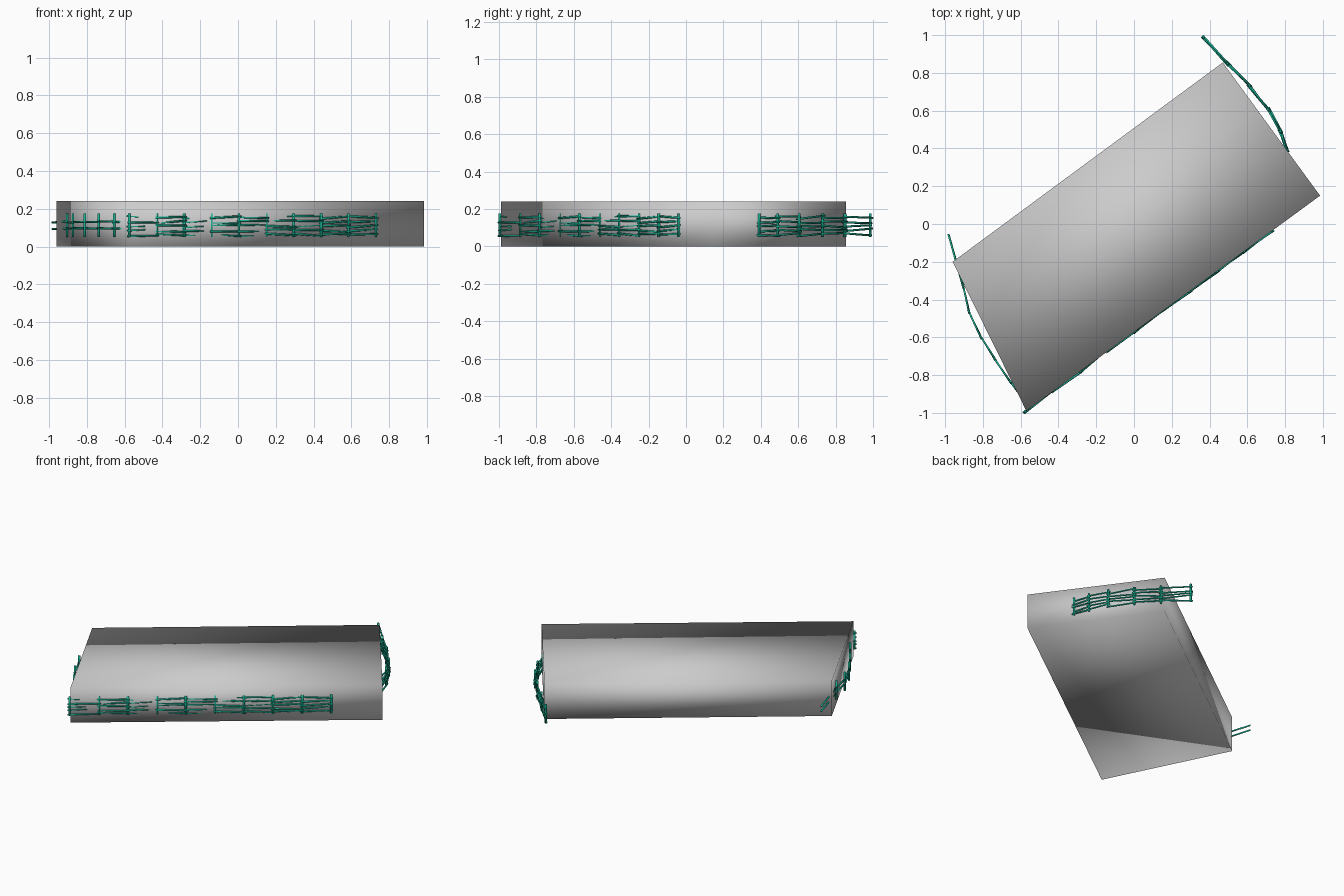
import bpy, bmesh, random
from mathutils import Vector

if "Cube" in bpy.data.objects:
    bpy.data.objects.remove(bpy.data.objects["Cube"])

random.seed(4)

# Green fence material
green = bpy.data.materials.new("fence_green")
green.diffuse_color = (0.01, 0.45, 0.3, 1)
green.use_nodes = True
green.node_tree.nodes["Principled BSDF"].inputs["Base Color"].default_value = green.diffuse_color


def finish(name, bm, mat=None):
    bmesh.ops.recalc_face_normals(bm, faces=bm.faces[:])
    mesh = bpy.data.meshes.new(name)
    bm.to_mesh(mesh)
    bm.free()
    for p in mesh.polygons:
        p.use_smooth = True
    if mat:
        mesh.materials.append(mat)
    obj = bpy.data.objects.new(name, mesh)
    bpy.context.collection.objects.link(obj)
    return obj


def stick(bm, a, b, r):
    """Six-sided pole from a to b."""
    a, b = Vector(a), Vector(b)
    d = b - a
    m = d.to_track_quat('Z', 'Y').to_matrix().to_4x4()
    m.translation = (a + b) / 2
    bmesh.ops.create_cone(bm, cap_ends=True, segments=6, radius1=r,
                          radius2=r, depth=d.length, matrix=m)


# Raised ground slab: four-sided footprint, 0.24 high
bm = bmesh.new()
corners = [(-0.96, -0.20), (-0.57, -0.99), (0.985, 0.15), (0.47, 0.855)]
base = bm.faces.new([bm.verts.new((x, y, 0)) for x, y in corners])
ext = bmesh.ops.extrude_face_region(bm, geom=[base], use_keep_orig=True)
for v in ext["geom"]:
    if isinstance(v, bmesh.types.BMVert):
        v.co.z = 0.24
finish("ground_slab", bm)


def fence(name, path, rails, posts, jitter):
    """Posts at chosen path points, uneven rails between neighbours."""
    bm = bmesh.new()
    for i in posts:
        x, y = path[i]
        stick(bm, (x, y, 0.05), (x, y, 0.175), 0.007)
    for (x0, y0), (x1, y1) in zip(path, path[1:]):
        d = Vector((x1 - x0, y1 - y0, 0)).normalized() * 0.012
        n = Vector((d.y, -d.x, 0)).normalized()
        for z in rails:
            j = [random.uniform(-jitter, jitter) for _ in range(4)]
            a = Vector((x0, y0, z + j[0])) + n * j[1] * 0.7 - d
            b = Vector((x1, y1, z + j[2])) + n * j[3] * 0.7 + d
            stick(bm, a, b, 0.0055)
    finish(name, bm, green)


# Left fence: two rails on a bowed path
left = [(-0.98, -0.065), (-0.905, -0.33), (-0.873, -0.465), (-0.81, -0.6),
        (-0.737, -0.715), (-0.655, -0.835), (-0.615, -0.89)]
fence("left_fence", left, [0.095, 0.13], range(1, 6), 0.003)

# Front fence: runs in the plane of the slab's long front wall
front = []
for i in range(10):
    x = -0.575 + 1.305 * i / 9
    front.append((x, -0.987 + 0.733 * (x + 0.57)
                  + (-0.004 if i % 2 == 0 or i > 5 else 0.002)))
multi = [0.062, 0.085, 0.107, 0.13, 0.155]
fence("front_fence", front, multi, range(10), 0.008)

# Right fence: curves around the short end and past the back corner
right = [(0.81, 0.39), (0.775, 0.49), (0.715, 0.605), (0.61, 0.73),
         (0.495, 0.85), (0.368, 0.985)]
fence("right_fence", right, multi, range(6), 0.01)
